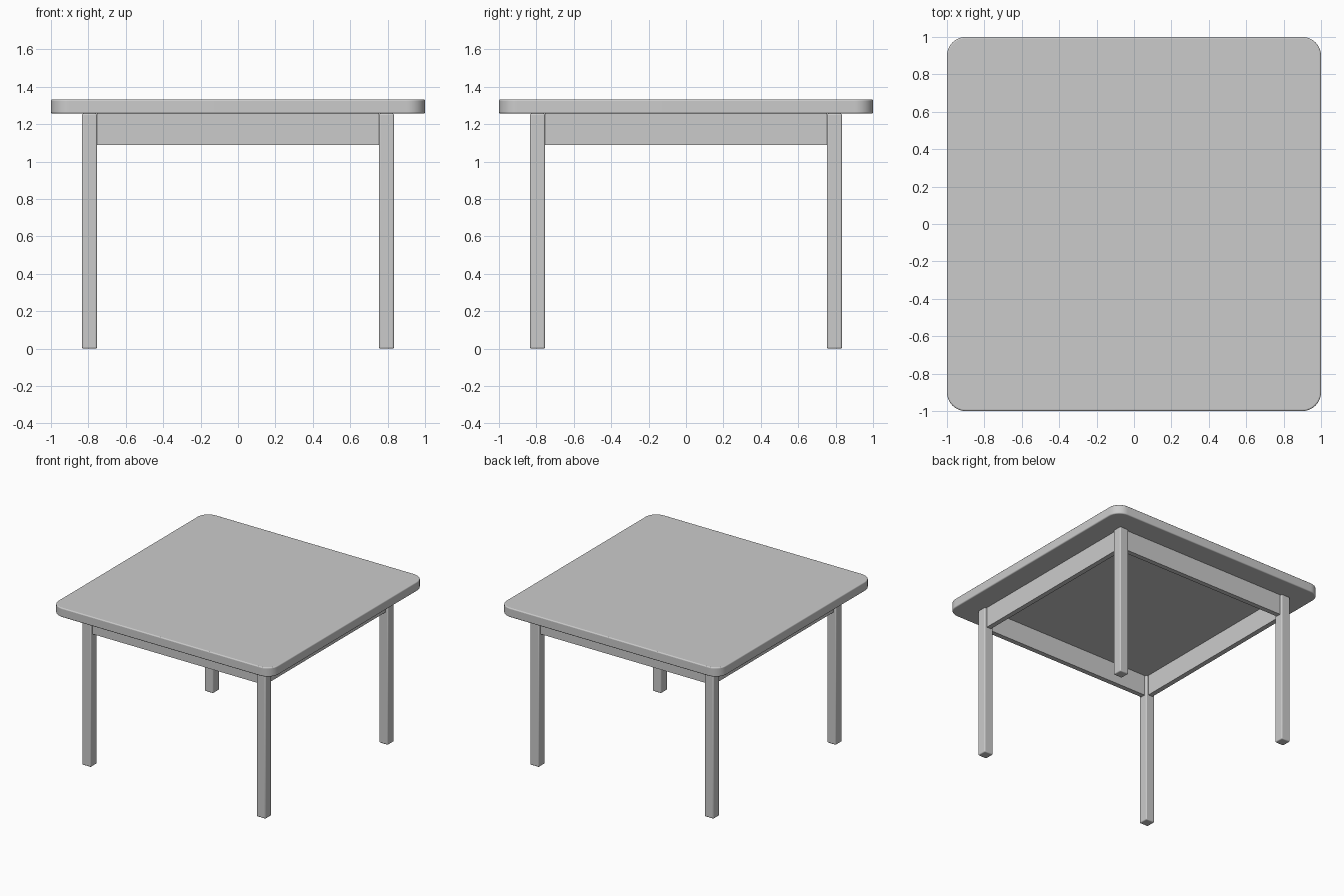
import bpy, bmesh, math

if "Cube" in bpy.data.objects:
    bpy.data.objects.remove(bpy.data.objects["Cube"])

TOP_Z, UNDER_Z, APRON_Z = 1.333, 1.257, 1.088
LEG_C, LEG_W = 0.794, 0.08


def box(name, size, centre, edge=0.0, corner=0.0):
    """Box with optional rounded vertical corners and softened edges."""
    bm = bmesh.new()
    bmesh.ops.create_cube(bm, size=1)
    bmesh.ops.scale(bm, vec=size, verts=bm.verts)
    if corner:
        upright = [e for e in bm.edges
                   if abs(e.verts[0].co.z - e.verts[1].co.z) > 1e-4]
        bmesh.ops.bevel(bm, geom=upright, offset=corner, segments=10,
                        profile=0.5, affect='EDGES')
    mesh = bpy.data.meshes.new(name)
    bm.to_mesh(mesh)
    bm.free()
    obj = bpy.data.objects.new(name, mesh)
    obj.location = centre
    bpy.context.collection.objects.link(obj)
    if edge:
        mod = obj.modifiers.new("soft_edges", 'BEVEL')
        mod.width = edge
        mod.segments = 3
        mod.limit_method = 'ANGLE'
        mod.angle_limit = math.radians(40)
    bpy.ops.object.select_all(action='DESELECT')
    obj.select_set(True)
    bpy.context.view_layer.objects.active = obj
    bpy.ops.object.shade_smooth_by_angle(angle=math.radians(35))
    return obj


# Tabletop with rounded corners
box("tabletop", (2, 2, TOP_Z - UNDER_Z), (0, 0, (TOP_Z + UNDER_Z) / 2),
    edge=0.008, corner=0.1)

# Four square legs
for y_name, sy in (("front", -1), ("back", 1)):
    for x_name, sx in (("left", -1), ("right", 1)):
        box(f"{y_name}_{x_name}_leg", (LEG_W, LEG_W, UNDER_Z),
            (sx * LEG_C, sy * LEG_C, UNDER_Z / 2), edge=0.008)

# Apron rails between the legs
span = 2 * LEG_C - LEG_W
height = UNDER_Z - APRON_Z
mid_z = (UNDER_Z + APRON_Z) / 2
for name, s in (("front", -1), ("back", 1)):
    box(f"{name}_apron", (span, 0.04, height), (0, s * LEG_C, mid_z))
for name, s in (("left", -1), ("right", 1)):
    box(f"{name}_apron", (0.04, span, height), (s * LEG_C, 0, mid_z))
